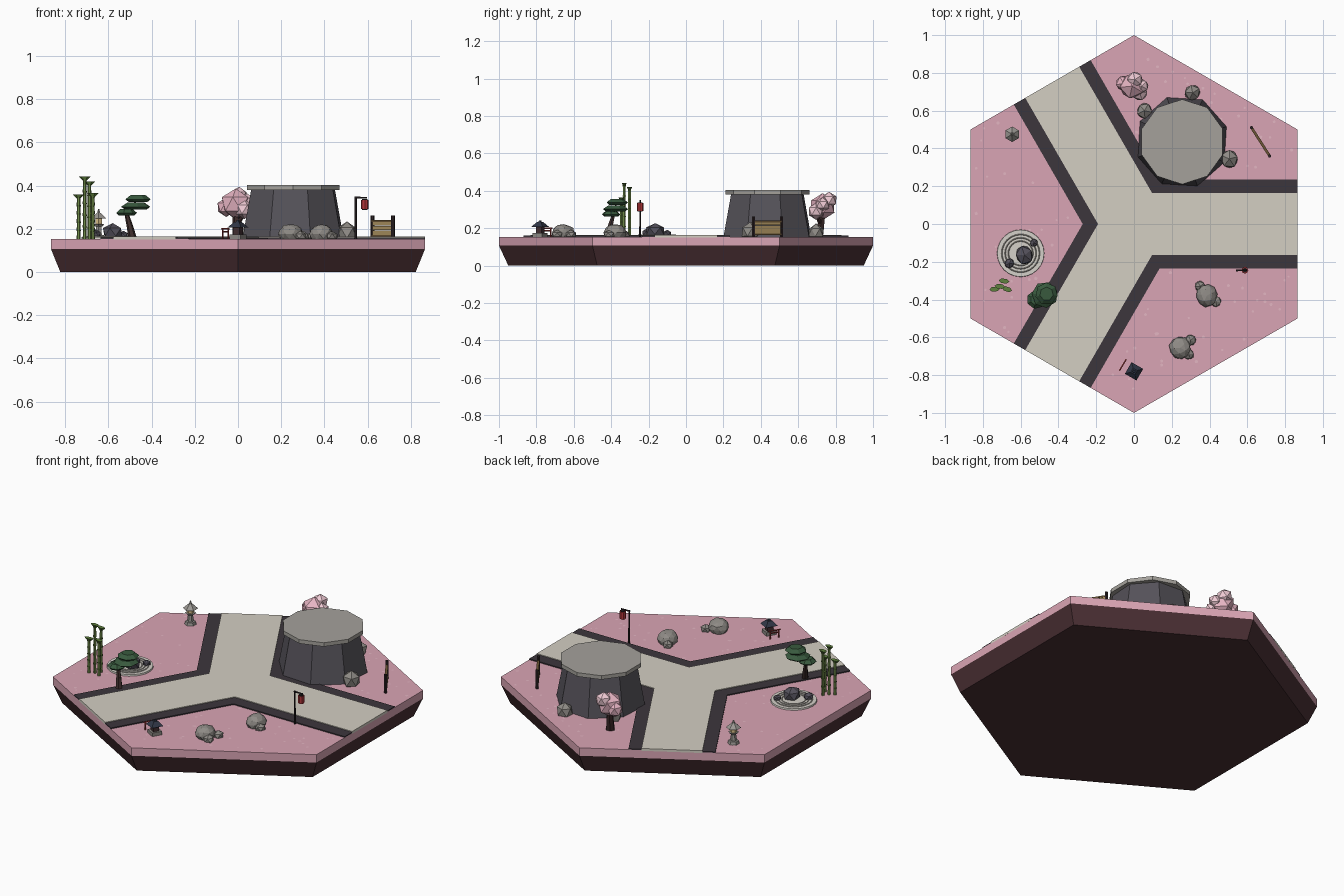
import bpy, bmesh, math, random
from mathutils import Vector, Matrix, Euler

if "Cube" in bpy.data.objects:
    bpy.data.objects.remove(bpy.data.objects["Cube"])

random.seed(4)
G = 0.154  # ground height
mats = {}


def mat(hexcol):
    if hexcol not in mats:
        m = bpy.data.materials.new("paint_" + hexcol)
        c = [(int(hexcol[i:i + 2], 16) / 255) ** 2.2 for i in (0, 2, 4)]
        m.diffuse_color = (*c, 1)
        m.use_nodes = True
        m.node_tree.nodes["Principled BSDF"].inputs["Base Color"].default_value = m.diffuse_color
        mats[hexcol] = m
    return mats[hexcol]


def finish(name, bm, col):
    bmesh.ops.recalc_face_normals(bm, faces=bm.faces)
    me = bpy.data.meshes.new(name)
    bm.to_mesh(me)
    bm.free()
    me.materials.append(mat(col))
    ob = bpy.data.objects.new(name, me)
    bpy.context.collection.objects.link(ob)
    return ob


def tube(name, p0, p1, r0, r1, n, col, turn=0):
    p0, p1 = Vector(p0), Vector(p1)
    d = p1 - p0
    rot = Vector((0, 0, 1)).rotation_difference(d).to_matrix().to_4x4()
    M = Matrix.Translation((p0 + p1) / 2) @ rot @ Matrix.Rotation(math.radians(turn), 4, 'Z')
    bm = bmesh.new()
    # local spin so that "turn" is the angle of the first corner from +x
    bmesh.ops.create_cone(bm, cap_ends=True, segments=n, radius1=r0, radius2=r1, depth=d.length,
                          matrix=M @ Matrix.Rotation(-math.pi / 2, 4, 'Z'))
    return finish(name, bm, col)


def post(name, x, y, z0, z1, r0, r1, n, col, turn=0):
    return tube(name, (x, y, z0), (x, y, z1), r0, r1, n, col, turn)


def box(name, c, size, col, turn=0):
    bm = bmesh.new()
    bmesh.ops.create_cube(bm, size=1, matrix=Matrix.LocRotScale(
        Vector(c), Euler((0, 0, math.radians(turn))), Vector(size)))
    return finish(name, bm, col)


def blob(name, c, size, col, sub=1, jitter=0.0):
    bm = bmesh.new()
    bmesh.ops.create_icosphere(bm, subdivisions=sub, radius=1)
    for v in bm.verts:
        v.co *= 1 + random.uniform(-jitter, jitter)
    rot = Euler((0, 0, random.uniform(0, 6)))
    bmesh.ops.transform(bm, verts=bm.verts, matrix=Matrix.LocRotScale(Vector(c), rot, Vector(size)))
    return finish(name, bm, col)


def road(name, h, z0, z1, reach, col):
    pts = []
    for k in range(3):
        a = k * 2 * math.pi / 3
        u, v = Vector((math.cos(a), math.sin(a), 0)), Vector((-math.sin(a), math.cos(a), 0))
        b = a + math.pi / 3
        pts += [u * reach - v * h, u * reach + v * h,
                Vector((math.cos(b), math.sin(b), 0)) * h / math.sin(math.pi / 3)]
    bm = bmesh.new()
    f = bm.faces.new([bm.verts.new((p.x, p.y, z0)) for p in pts])
    ex = bmesh.ops.extrude_face_region(bm, geom=[f])
    for g in ex["geom"]:
        if isinstance(g, bmesh.types.BMVert):
            g.co.z = z1
    return finish(name, bm, col)


# Hexagonal tile and three-armed road
post("tile_base", 0, 0, 0, 0.107, 0.95, 1.0, 6, "4c3337", 90)
post("tile_ground", 0, 0, 0.107, G, 1.0, 1.0, 6, "d9a3b3", 90)
road("road_border", 0.235, 0.15, 0.160, 0.866, "3f393f")
road("road_surface", 0.165, 0.15, 0.164, 0.8662, "d2cdc1")

# Large plinth with cap
PX, PY = 0.255, 0.435
post("plinth_body", PX, PY, G, 0.382, 0.248, 0.205, 8, "56535a", 19)
post("plinth_cap", PX, PY, 0.38, 0.403, 0.225, 0.225, 10, "a3a09a", 90)

# Rocks: x, y, radius, height scale, detail
rocks = [(0.055, 0.60, 0.046, 1.0, 1), (0.31, 0.695, 0.046, 1.0, 1), (0.505, 0.345, 0.053, 1.0, 1)]
for cx, cy, extra in ((0.385, -0.38, ((-0.035, 0.05), (0.05, -0.03))),
                      (0.245, -0.655, ((0.055, 0.04), (0.045, -0.035)))):
    rocks.append((cx, cy, 0.06, 0.75, 2))
    rocks += [(cx + dx, cy + dy, 0.032, 0.75, 1) for dx, dy in extra]
for i, (x, y, r, s, sub) in enumerate(rocks):
    blob(f"rock_{i}", (x, y, G + r * s * 0.5), (r, r * 0.95, r * s), "8e8a85", sub, 0.06)

# Blossom tree
tube("blossom_trunk", (0, 0.71, G), (-0.01, 0.73, 0.27), 0.026, 0.016, 6, "3d2c2c")
tube("blossom_branch", (-0.005, 0.72, 0.22), (0.035, 0.695, 0.28), 0.012, 0.008, 5, "3d2c2c")
for i, (x, y, z, r, c) in enumerate([(-0.01, 0.73, 0.315, 0.072, "e6b3c2"), (-0.055, 0.745, 0.30, 0.045, "e6b3c2"),
                                     (0.005, 0.765, 0.35, 0.045, "efc9d3"), (0.03, 0.695, 0.29, 0.045, "efc9d3"),
                                     (0.04, 0.73, 0.325, 0.04, "efc9d3")]):
    blob(f"blossom_{i}", (x, y, z), (r, r, r), c)

# Bamboo fence
A, B = Vector((0.622, 0.51, 0)), Vector((0.718, 0.36, 0))
ang = math.degrees(math.atan2(B.y - A.y, B.x - A.x))
for i, p in enumerate((A, B)):
    post(f"fence_post_{i}", p.x, p.y, G, 0.262, 0.009, 0.009, 6, "33292b")
mid = (A + B) / 2
for i in range(3):
    box(f"fence_slat_{i}", (mid.x, mid.y, 0.182 + i * 0.022), ((B - A).length, 0.008, 0.02), "b59a66", ang)
for i, z in enumerate((0.168, 0.236)):
    box(f"fence_rail_{i}", (mid.x, mid.y, z), ((B - A).length, 0.014, 0.009), "6b5638", ang)

# Hanging red lantern on a pole
post("lantern_pole", 0.545, -0.245, G, 0.35, 0.006, 0.005, 6, "2b2527")
tube("lantern_arm", (0.54, -0.245, 0.345), (0.597, -0.245, 0.345), 0.005, 0.004, 5, "2b2527")
post("lantern_body", 0.587, -0.245, 0.292, 0.334, 0.018, 0.018, 8, "b3383c")
for i, z in enumerate((0.288, 0.333)):
    post(f"lantern_cap_{i}", 0.587, -0.245, z, z + 0.005, 0.013, 0.013, 8, "2b2527")

# Small shrine and gate
SX, SY, T = 0.0, -0.78, -30
box("shrine_base", (SX, SY, G + 0.01), (0.058, 0.058, 0.022), "8e8a85", T)
box("shrine_body", (SX, SY, 0.192), (0.034, 0.034, 0.036), "453235", T)
post("shrine_roof", SX, SY, 0.207, 0.232, 0.05, 0.018, 4, "343a48", T + 45)
post("shrine_ridge", SX, SY, 0.23, 0.24, 0.01, 0.007, 4, "343a48", T + 45)
g0, g1 = Vector((-0.072, -0.768, 0)), Vector((-0.046, -0.724, 0))
gd = (g1 - g0) * 0.2
for i, p in enumerate((g0, g1)):
    post(f"gate_post_{i}", p.x, p.y, G, 0.2, 0.004, 0.004, 5, "9c3a38")
for i, (z, e) in enumerate(((0.2, 1), (0.187, 0))):
    tube(f"gate_beam_{i}", g0 - gd * e + Vector((0, 0, z)), g1 + gd * e + Vector((0, 0, z)), 0.004, 0.004, 4, "9c3a38")

# Stone lantern
for n, z0, z1, r0, r1, c in (("base", G, 0.172, 0.032, 0.028, "9a9792"), ("shaft", 0.17, 0.213, 0.017, 0.014, "9a9792"),
                             ("shelf", 0.211, 0.222, 0.02, 0.029, "9a9792"), ("light", 0.22, 0.25, 0.018, 0.018, "d8bf8a"),
                             ("roof", 0.248, 0.274, 0.041, 0.011, "9a9792"), ("finial", 0.272, 0.291, 0.009, 0.003, "9a9792")):
    post("stone_lantern_" + n, -0.645, 0.475, z0, z1, r0, r1, 6, c, 30)

# Raked sand garden
ZX, ZY = -0.60, -0.155
post("sand_bed", ZX, ZY, G - 0.004, 0.163, 0.126, 0.124, 24, "d4d0c8")
for i, r in enumerate((0.065, 0.082, 0.1)):
    bm = bmesh.new()
    ring = [[bm.verts.new((ZX + q * math.cos(a), ZY + q * math.sin(a), z))
             for q, z in ((r - 0.003, 0.163), (r, 0.166), (r + 0.003, 0.163))]
            for a in (k * math.pi / 12 for k in range(24))]
    for k in range(24):
        for j in range(2):
            bm.faces.new((ring[k][j], ring[k][j + 1], ring[(k + 1) % 24][j + 1], ring[(k + 1) % 24][j]))
    finish(f"sand_ridge_{i}", bm, "aaa69e")
for i, (x, y, r) in enumerate(((-0.58, -0.165, 0.055), (-0.53, -0.1, 0.024), (-0.66, -0.208, 0.03))):
    blob(f"garden_stone_{i}", (x, y, 0.163 + r * 0.4), (r, r * 0.9, r * 0.75), "55525c", 1, 0.05)

# Leaning pine with layered pads
path = [(-0.488, -0.42, G), (-0.5, -0.405, 0.21), (-0.515, -0.39, 0.265), (-0.475, -0.375, 0.325)]
for i in range(3):
    tube(f"pine_trunk_{i}", path[i], path[i + 1], 0.02 - i * 0.005, 0.015 - i * 0.005, 6, "3d2f2d")
for i, (x, y, z, r) in enumerate(((-0.518, -0.4, 0.262, 0.05), (-0.472, -0.375, 0.29, 0.07), (-0.463, -0.37, 0.325, 0.06))):
    post(f"pine_pad_low_{i}", x, y, z, z + 0.012, r * 0.75, r, 7, "3b5a40", i * 20)
    post(f"pine_pad_top_{i}", x, y, z + 0.012, z + 0.031, r, r * 0.6, 7, "3b5a40", i * 20)

# Bamboo stalks with nodes and leaf tufts
for i, (x, y, h) in enumerate(((-0.738, -0.345, 0.36), (-0.71, -0.33, 0.442), (-0.688, -0.302, 0.42), (-0.672, -0.345, 0.365))):
    n = 5
    dz = (h - 0.015 - G) / n
    for k in range(n):
        post(f"bamboo_{i}_segment_{k}", x, y, G + k * dz, G + (k + 1) * dz, 0.009, 0.008, 6, "6f8a4a")
        post(f"bamboo_{i}_node_{k}", x, y, G + (k + 1) * dz - 0.003, G + (k + 1) * dz + 0.003, 0.0105, 0.0105, 6, "5b733c")
    tuft = post(f"bamboo_{i}_leaves", 0, 0, h - 0.024, h, 0.004, 0.028, 6, "5f8040")
    tuft.scale.y = 0.5
    tuft.location = (x, y, 0)
    tuft.rotation_euler.z = math.radians(random.uniform(-20, 20))

# Fallen petals scattered clear of the road
bm = bmesh.new()
count = 0
while count < 90:
    x, y = random.uniform(-0.84, 0.84), random.uniform(-0.95, 0.95)
    dirs = [(math.cos(k * math.pi / 3), math.sin(k * math.pi / 3)) for k in range(6)]
    inside = max(x * a + y * b for a, b in dirs) < 0.84
    clear = all(abs(-x * b + y * a) > 0.255 for a, b in dirs[::2] if x * a + y * b > -0.3)
    if inside and clear:
        bmesh.ops.create_circle(bm, cap_ends=True, segments=5, radius=random.uniform(0.006, 0.01),
                                matrix=Matrix.Translation((x, y, G + 0.0012)))
        count += 1
finish("fallen_petals", bm, "e3b4c1")
